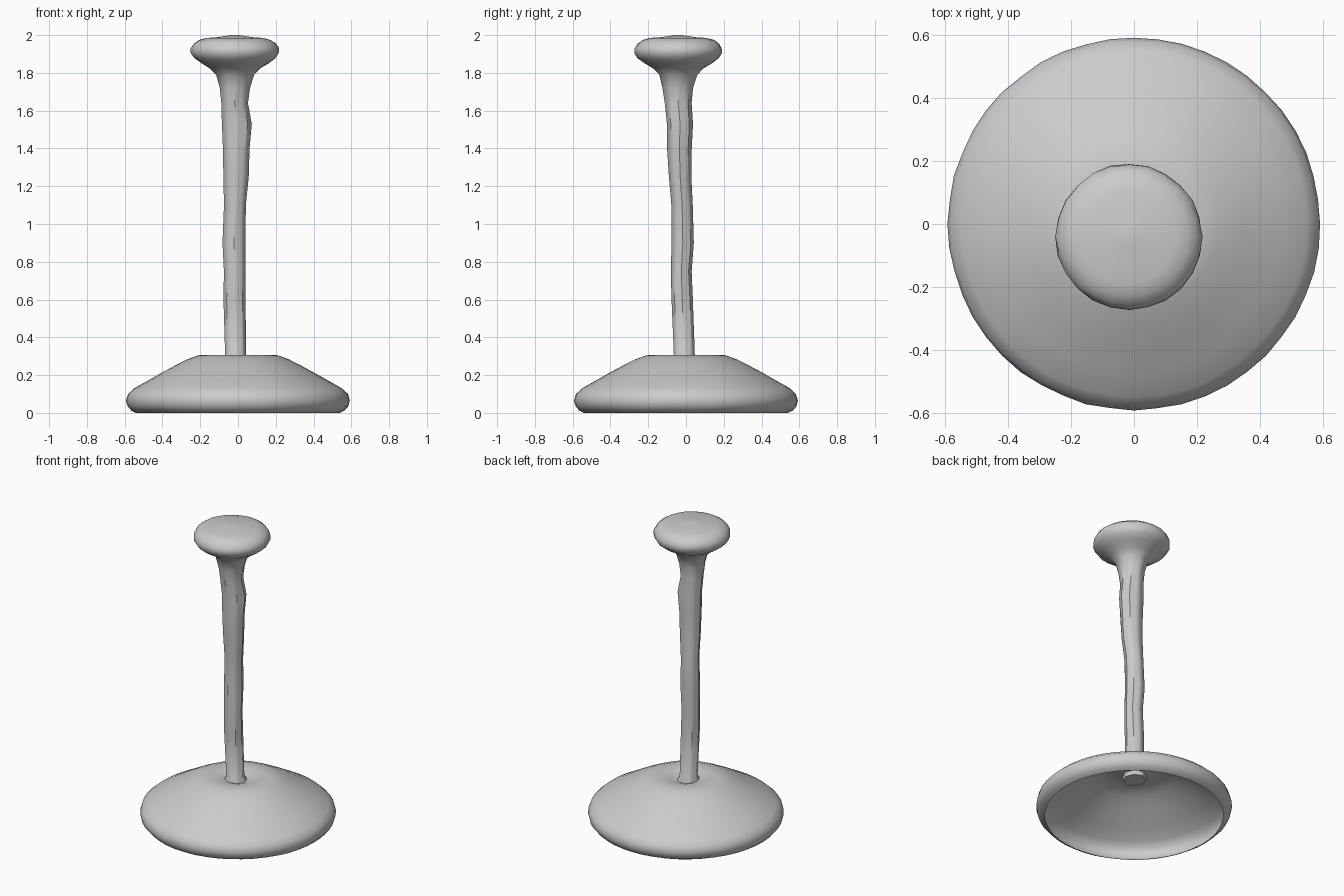
import bpy, bmesh, math, random

random.seed(4)
if "Cube" in bpy.data.objects:
    bpy.data.objects.remove(bpy.data.objects["Cube"])

grey = bpy.data.materials.new("plain grey")
grey.use_nodes = True
COLOUR = (0.6, 0.6, 0.6, 1)
grey.diffuse_color = COLOUR
grey.node_tree.nodes["Principled BSDF"].inputs["Base Color"].default_value = COLOUR


def facet(angle, sides):
    """Radius factor that turns a circle into a regular polygon."""
    step = 2 * math.pi / sides
    return math.cos(step / 2) / math.cos(angle % step - step / 2)


def loft(name, rings, segments, wobble=0.0, cap_start=False, smooth_angle=40):
    """Skin rings of (centre x, centre y, z, radius x, radius y, faceting)."""
    bm = bmesh.new()
    loops = []
    for cx, cy, z, rx, ry, flat in rings:
        loop = []
        for i in range(segments):
            a = 2 * math.pi * i / segments
            k = 1 + flat * (facet(a, 8) - 1) + random.uniform(-wobble, wobble)
            loop.append(bm.verts.new((cx + rx * k * math.cos(a),
                                      cy + ry * k * math.sin(a), z)))
        loops.append(loop)
    for low, high in zip(loops, loops[1:]):
        for i in range(segments):
            j = (i + 1) % segments
            bm.faces.new((low[i], low[j], high[j], high[i]))
    bm.faces.new(loops[-1])
    if cap_start:
        bm.faces.new(loops[0][::-1])
    mesh = bpy.data.meshes.new(name)
    bm.to_mesh(mesh)
    bm.free()
    obj = bpy.data.objects.new(name, mesh)
    bpy.context.collection.objects.link(obj)
    mesh.materials.append(grey)
    bpy.ops.object.select_all(action="DESELECT")
    obj.select_set(True)
    bpy.context.view_layer.objects.active = obj
    bpy.ops.object.shade_smooth_by_angle(angle=math.radians(smooth_angle))
    return obj


# Hollow cup: open rim curling under, dome, shallow dip around the stem
cup = [(0.54, 0), (0.565, 0.012), (0.585, 0.035), (0.592, 0.065), (0.583, 0.1),
       (0.55, 0.13), (0.47, 0.175), (0.4, 0.215), (0.335, 0.25), (0.27, 0.283),
       (0.21, 0.305), (0.15, 0.307), (0.1, 0.298), (0.06, 0.284), (0.02, 0.28)]
loft("suction_cup", [(0, 0, z, r, r, 0) for r, z in cup], 48,
     wobble=0.003, smooth_angle=60)

# Wavering stem: z, left edge, right edge, front edge, back edge
stem = [(0.255, -0.085, 0.055, -0.085, 0.06), (0.28, -0.085, 0.06, -0.085, 0.065),
        (0.31, -0.068, 0.042, -0.064, 0.047), (0.6, -0.077, 0.04, -0.077, 0.037),
        (0.75, -0.074, 0.04, -0.08, 0.03), (0.9, -0.082, 0.04, -0.076, 0.042),
        (1.1, -0.074, 0.042, -0.077, 0.036), (1.25, -0.078, 0.057, -0.09, 0.028),
        (1.4, -0.08, 0.062, -0.1, 0.03), (1.53, -0.086, 0.073, -0.1, 0.037),
        (1.64, -0.088, 0.053, -0.112, 0.03), (1.72, -0.096, 0.063, -0.125, 0.038)]
rings = [((l + r) / 2, (f + b) / 2, z, (r - l) / 2, (b - f) / 2, 0.85)
         for z, l, r, f, b in stem]

# Mushroom grip flaring out of the top of the stem
grip = [(0.1, 1.79), (0.135, 1.825), (0.18, 1.852), (0.215, 1.878), (0.232, 1.905),
        (0.232, 1.93), (0.217, 1.955), (0.19, 1.974), (0.15, 1.985),
        (0.09, 1.989), (0.03, 1.999), (0.01, 2.0)]
rings += [(-0.016, -0.041, z, r, r, 0.5 if z < 1.8 else 0) for r, z in grip]
loft("stem_and_grip", rings, 24, wobble=0.012, cap_start=True)
